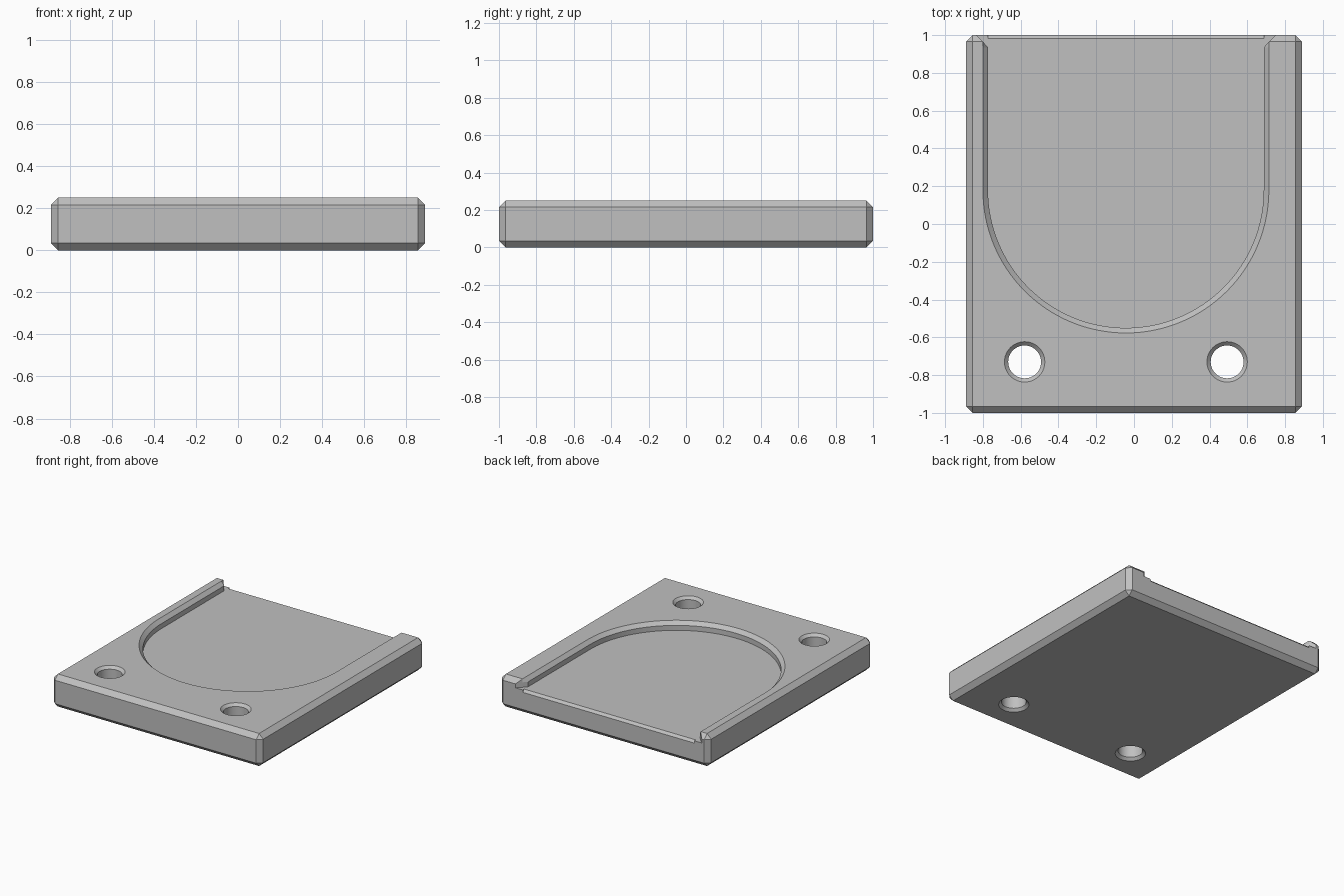
import bpy
import bmesh
from math import cos, sin, pi, radians

if "Cube" in bpy.data.objects:
    bpy.data.objects.remove(bpy.data.objects["Cube"], do_unlink=True)

WIDTH, LENGTH, HEIGHT = 1.78, 2.0, 0.25
CHAMFER = 0.035
CENTRE = -0.043          # pocket and holes sit slightly off the middle
FLOOR = 0.185

grey = bpy.data.materials.new("light_grey")
grey.use_nodes = True
colour = (0.53, 0.53, 0.53, 1)
grey.diffuse_color = colour
grey.node_tree.nodes["Principled BSDF"].inputs["Base Color"].default_value = colour


def make_object(name, bm):
    bmesh.ops.recalc_face_normals(bm, faces=bm.faces)
    mesh = bpy.data.meshes.new(name)
    bm.to_mesh(mesh)
    bm.free()
    mesh.materials.append(grey)
    obj = bpy.data.objects.new(name, mesh)
    bpy.context.collection.objects.link(obj)
    return obj


def loft(name, rings):
    """Solid through matching closed rings of points, capped at both ends."""
    bm = bmesh.new()
    loops = [[bm.verts.new(p) for p in ring] for ring in rings]
    count = len(loops[0])
    for low, high in zip(loops, loops[1:]):
        for i in range(count):
            j = (i + 1) % count
            bm.faces.new((low[i], low[j], high[j], high[i]))
    bm.faces.new(loops[0][::-1])
    bm.faces.new(loops[-1])
    return make_object(name, bm)


def cut(target, cutter):
    cutter.hide_render = True
    mod = target.modifiers.new(cutter.name, "BOOLEAN")
    mod.operation = "DIFFERENCE"
    mod.solver = "EXACT"
    mod.object = cutter
    bpy.context.view_layer.objects.active = target
    bpy.ops.object.modifier_apply(modifier=mod.name)
    bpy.data.objects.remove(cutter, do_unlink=True)


# Slab with every edge chamfered
bm = bmesh.new()
bmesh.ops.create_cube(bm, size=1)
for v in bm.verts:
    v.co = (v.co.x * WIDTH, v.co.y * LENGTH, (v.co.z + 0.5) * HEIGHT)
bmesh.ops.bevel(bm, geom=bm.edges[:], offset=CHAMFER, segments=1,
                affect="EDGES", clamp_overlap=True)
plate = make_object("base_plate", bm)


# U-shaped pocket, open at the back, with a chamfered rim and flared mouth
def pocket_ring(radius, z, mid_y=0.18, steps=64):
    arc = [(radius * cos(a), mid_y + radius * sin(a))
           for a in (pi + pi * i / steps for i in range(steps + 1))]
    mouth = [(radius, 0.935), (0.757, 0.965), (0.862, 1.07)]
    outline = arc + mouth + [(-x, y) for x, y in reversed(mouth)]
    return [(CENTRE + x, y, z) for x, y in outline]


cut(plate, loft("pocket_cutter", [
    pocket_ring(0.73, FLOOR), pocket_ring(0.73, HEIGHT - 0.027),
    pocket_ring(0.757, HEIGHT), pocket_ring(0.757, HEIGHT + 0.1)]))

# Small chamfer along the back lip of the pocket floor
lip = 0.018
cut(plate, loft("lip_cutter", [
    [(CENTRE + x, 1 - 2 * lip, FLOOR + lip), (CENTRE + x, 1 + lip, FLOOR - 2 * lip),
     (CENTRE + x, 1 + lip, FLOOR + lip)] for x in (-0.73, 0.73)]))


# Two through holes, countersunk on both faces
def circle(x, y, radius, z, steps=48):
    return [(x + radius * cos(2 * pi * i / steps),
             y + radius * sin(2 * pi * i / steps), z) for i in range(steps)]


for side in (-1, 1):
    profile = [(0.127, -0.02), (0.087, 0.02),
               (0.087, HEIGHT - 0.02), (0.127, HEIGHT + 0.02)]
    cut(plate, loft("hole_cutter", [
        circle(CENTRE + side * 0.536, -0.73, r, z) for r, z in profile]))

# Smooth arcs, crisp chamfers
bpy.ops.object.select_all(action="DESELECT")
plate.select_set(True)
bpy.context.view_layer.objects.active = plate
bpy.ops.object.shade_smooth_by_angle(angle=radians(25))
